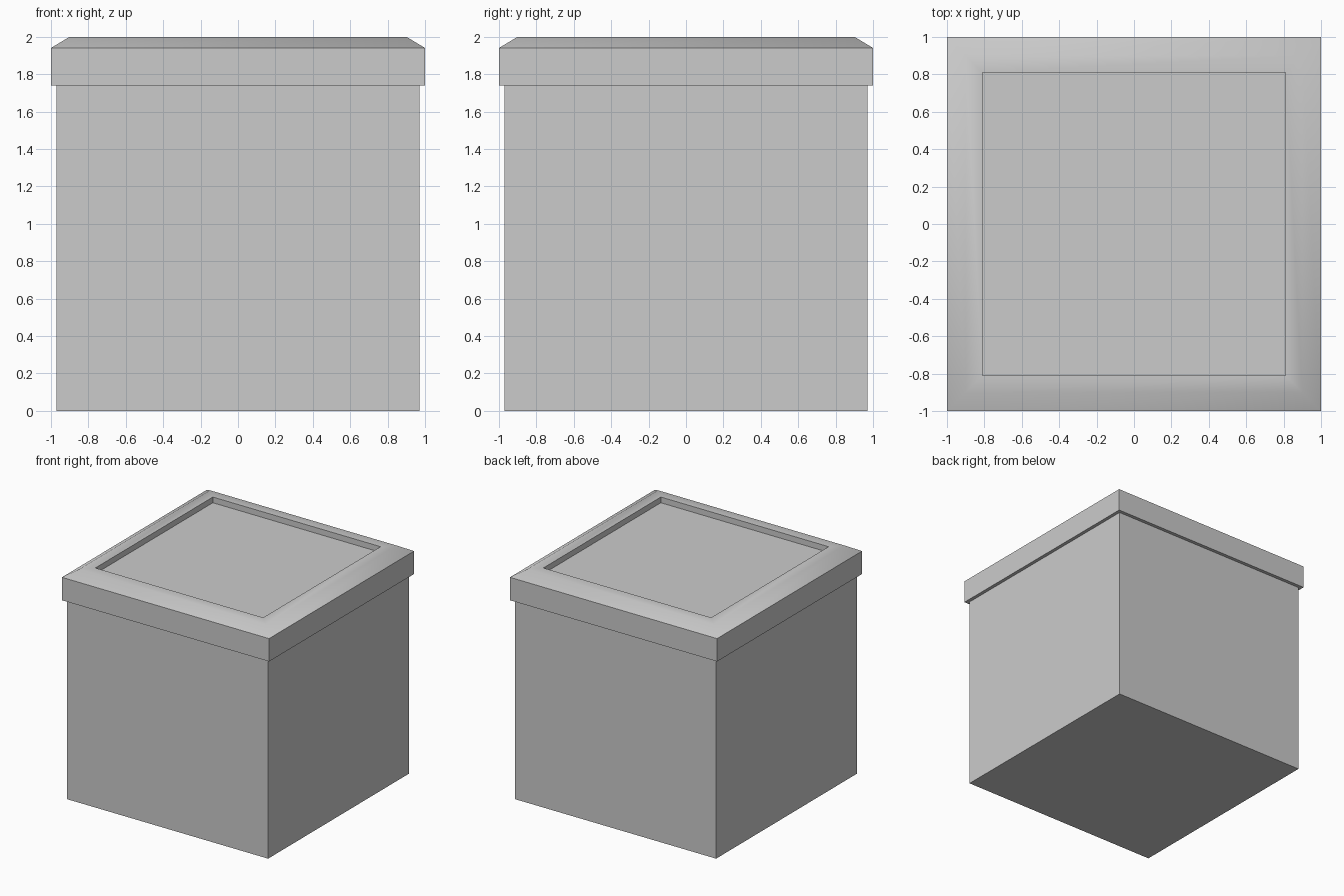
import bpy, bmesh, math

if "Cube" in bpy.data.objects:
    bpy.data.objects.remove(bpy.data.objects["Cube"])


def square_stack(name, rings, smooth=False):
    """Closed solid from square rings given as (half width, height)."""
    bm = bmesh.new()
    loops = [[bm.verts.new((sx * h, sy * h, z))
              for sx, sy in ((-1, -1), (1, -1), (1, 1), (-1, 1))]
             for h, z in rings]
    for a, b in zip(loops, loops[1:]):
        for i in range(4):
            j = (i + 1) % 4
            bm.faces.new((a[i], a[j], b[j], b[i]))
    bm.faces.new(loops[0][::-1])
    bm.faces.new(loops[-1])
    bmesh.ops.recalc_face_normals(bm, faces=bm.faces)
    mesh = bpy.data.meshes.new(name)
    bm.to_mesh(mesh)
    bm.free()
    obj = bpy.data.objects.new(name, mesh)
    bpy.context.collection.objects.link(obj)
    if smooth:
        bpy.ops.object.select_all(action='DESELECT')
        obj.select_set(True)
        bpy.context.view_layer.objects.active = obj
        bpy.ops.object.shade_smooth_by_angle(angle=math.radians(50))
    return obj


# Box body
square_stack("box_body", [(0.97, 0), (0.97, 1.74)])

# Overhanging lid: straight band, sloped rim, recessed top panel
square_stack("lid", [(1.0, 1.74), (1.0, 1.94), (0.9, 2.0),
                     (0.81, 2.0), (0.81, 1.95)], smooth=True)
